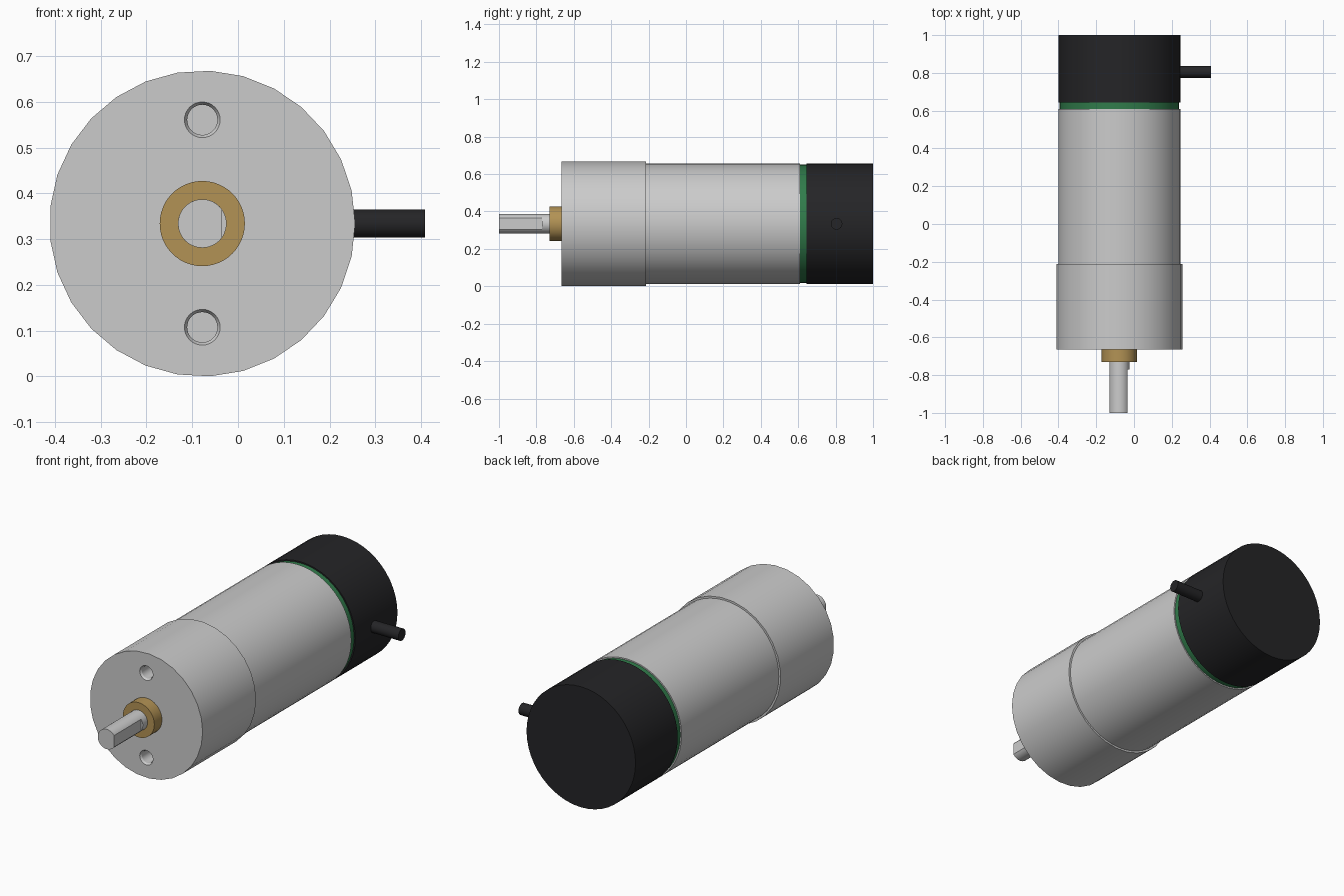
import bpy, bmesh
from math import cos, sin, pi, acos

if "Cube" in bpy.data.objects:
    bpy.data.objects.remove(bpy.data.objects["Cube"])

CX, CZ = -0.078, 0.334          # motor axis, parallel to y


def material(name, colour):
    m = bpy.data.materials.new(name)
    m.diffuse_color = (*colour, 1)
    m.use_nodes = True
    m.node_tree.nodes["Principled BSDF"].inputs["Base Color"].default_value = m.diffuse_color
    return m


BLACK = material("black_plastic", (0.018, 0.018, 0.02))
GREEN = material("green_board", (0.03, 0.2, 0.07))
BRASS = material("brass", (0.45, 0.29, 0.09))


def smooth(ob):
    bpy.ops.object.select_all(action='DESELECT')
    bpy.context.view_layer.objects.active = ob
    ob.select_set(True)
    bpy.ops.object.shade_smooth_by_angle(angle=0.52)


def loft(name, sections, mat=None, location=(CX, 0, CZ)):
    """Skin a list of equal-length point rings and cap both ends."""
    bm = bmesh.new()
    rings = [[bm.verts.new(p) for p in sec] for sec in sections]
    n = len(rings[0])
    for a, b in zip(rings, rings[1:]):
        for i in range(n):
            j = (i + 1) % n
            bm.faces.new((a[i], a[j], b[j], b[i]))
    bm.faces.new(rings[0])
    bm.faces.new(rings[-1])
    bmesh.ops.recalc_face_normals(bm, faces=bm.faces)
    me = bpy.data.meshes.new(name)
    bm.to_mesh(me)
    bm.free()
    ob = bpy.data.objects.new(name, me)
    bpy.context.collection.objects.link(ob)
    ob.location = location
    if mat:
        me.materials.append(mat)
    smooth(ob)
    return ob


def ring(r, y, sides, start=0.0, sweep=2 * pi):
    step = sweep / (sides if sweep == 2 * pi else sides - 1)
    return [(r * cos(start + i * step), y, r * sin(start + i * step)) for i in range(sides)]


def turned(name, profile, sides=48, mat=None, location=(CX, 0, CZ)):
    return loft(name, [ring(r, y, sides) for r, y in profile], mat, location)


# Gearbox with two countersunk mounting holes
gearbox = turned("gearbox", [(0.334, -0.665), (0.334, -0.213)], 29)
for side in (1, -1):
    cutter = turned("hole_cutter", [(0.039, -0.7), (0.039, -0.665), (0.033, -0.655), (0.033, -0.5)],
                    32, None, (CX, 0, CZ + side * 0.2265))
    cutter.hide_render = True
    mod = gearbox.modifiers.new("hole", 'BOOLEAN')
    mod.object, mod.operation, mod.solver = cutter, 'DIFFERENCE', 'EXACT'
    bpy.context.view_layer.objects.active = gearbox
    bpy.ops.object.modifier_apply(modifier=mod.name)
    bpy.data.objects.remove(cutter)
smooth(gearbox)

# Motor can, encoder board and rear cap
turned("motor_can", [(0.323, -0.213), (0.323, 0.61)])
turned("encoder_board", [(0.316, 0.61), (0.316, 0.643)], mat=GREEN)
turned("rear_cap", [(0.323, 0.643), (0.323, 1.0)], mat=BLACK)

# Output bushing and D-shaped shaft
turned("bushing", [(0.093, -0.73), (0.093, -0.665)], mat=BRASS)
turned("shaft_base", [(0.053, -0.77), (0.053, -0.73)])
flat = acos(0.043 / 0.053)
loft("shaft_d_section", [ring(0.053, y, 40, flat, 2 * pi - 2 * flat) for y in (-1.0, -0.77)])

# Cable leaving the right side of the cap
cable = turned("cable", [(0.031, -0.408), (0.031, -0.22)], 24, BLACK, (0, 0.805, CZ))
cable.rotation_euler.z = pi / 2
